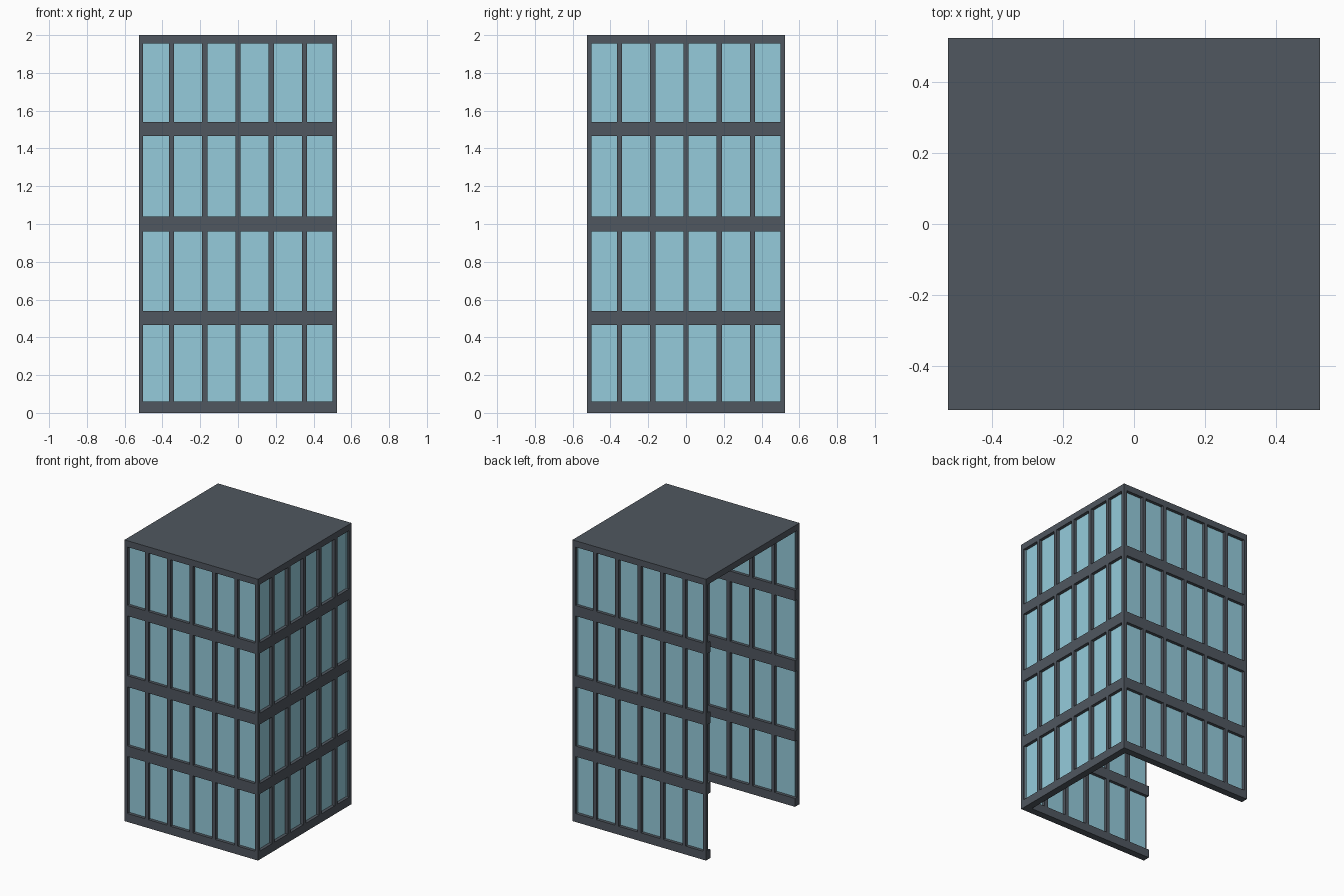
import bpy, bmesh
from mathutils import Matrix
from math import radians

if "Cube" in bpy.data.objects:
    bpy.data.objects.remove(bpy.data.objects["Cube"])


def material(name, rgb):
    m = bpy.data.materials.new(name)
    m.diffuse_color = (*rgb, 1)
    m.use_nodes = True
    m.node_tree.nodes["Principled BSDF"].inputs["Base Color"].default_value = m.diffuse_color
    return m


FRAME = material("dark_frame", (0.08, 0.095, 0.115))
GLASS = material("blue_glass", (0.30, 0.60, 0.71))


def boxes(name, spans, mat, turn=0):
    """One object made of boxes given as (x0, x1, y0, y1, z0, z1), turned about z."""
    bm = bmesh.new()
    for x0, x1, y0, y1, z0, z1 in spans:
        place = Matrix.Translation(((x0 + x1) / 2, (y0 + y1) / 2, (z0 + z1) / 2))
        size = Matrix.Diagonal((x1 - x0, y1 - y0, z1 - z0, 1))
        bmesh.ops.create_cube(bm, size=1, matrix=Matrix.Rotation(radians(turn), 4, 'Z') @ place @ size)
    me = bpy.data.meshes.new(name)
    bm.to_mesh(me)
    bm.free()
    me.materials.append(mat)
    ob = bpy.data.objects.new(name, me)
    bpy.context.collection.objects.link(ob)
    return ob


W = 0.525                      # half width of the building
OUT, INN = -W, -0.475          # outer and inner faces of the frame
BANDS = [(0, 0.06), (0.465, 0.54), (0.96, 1.04), (1.465, 1.54), (1.955, 2)]

# Three glazed walls; the left side stays open
for side, turn in (("front", 0), ("right", 90), ("back", 180)):
    # Horizontal floor bands
    boxes(side + "_bands", [(-W, W, OUT, INN, a, b) for a, b in BANDS], FRAME, turn)
    # Upright bars and slim corner posts, fitted between the bands
    bars = []
    for (_, low), (high, _) in zip(BANDS, BANDS[1:]):
        for i in range(-2, 3):
            x = i * 0.176
            bars.append((x - 0.0135, x + 0.0135, OUT, INN, low, high))
        bars.append((-W, -0.503, OUT, -0.5, low, high))
        bars.append((0.503, W, OUT, -0.5, low, high))
    boxes(side + "_uprights", bars, FRAME, turn)
    # Glass sheet set into the frame
    boxes(side + "_glass", [(-0.51, 0.51, -0.503, -0.497, 0.03, 1.97)], GLASS, turn)

# Flat roof slab
boxes("roof", [(-W, W, -W, W, 1.955, 2)], FRAME)
